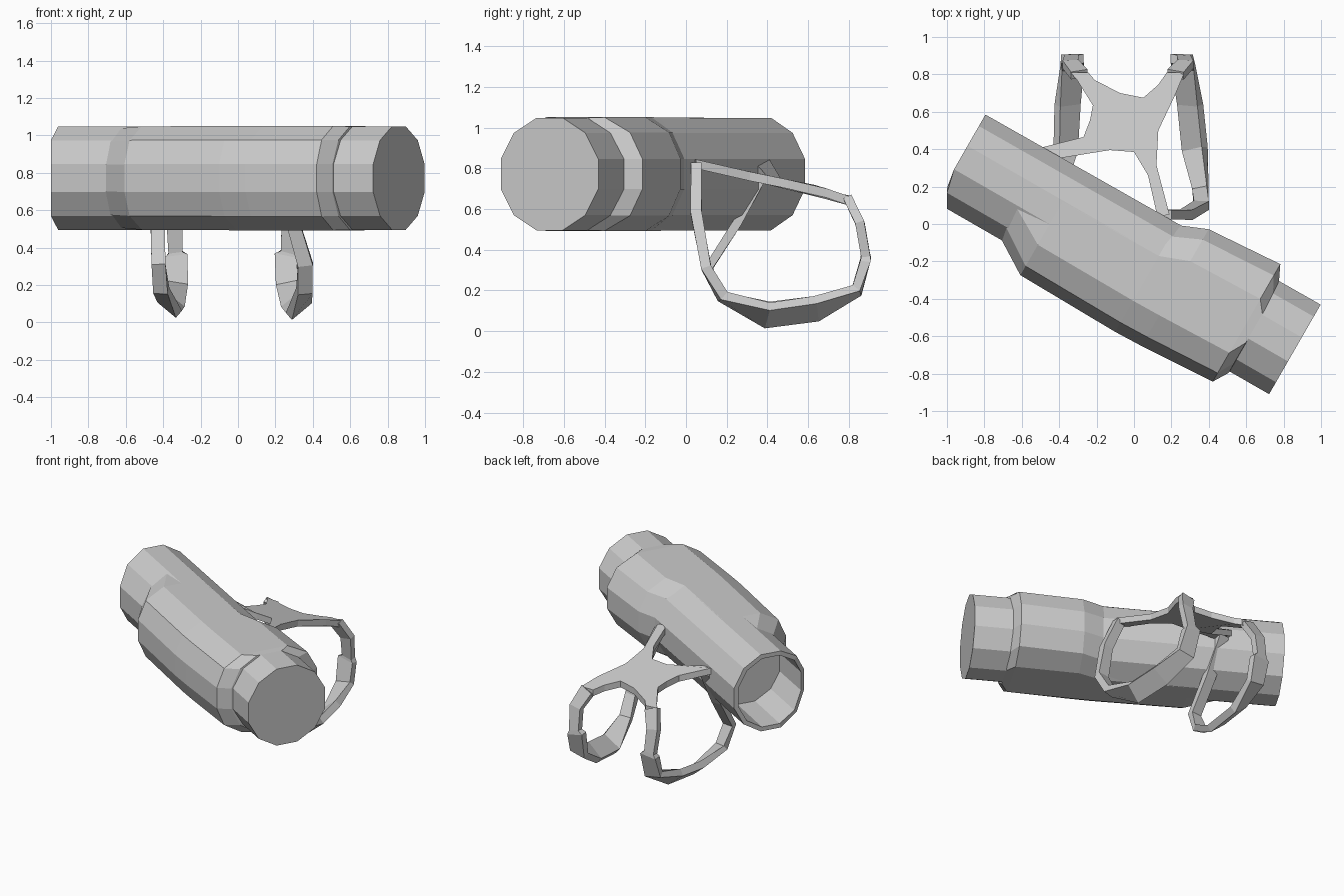
import bpy, math
from mathutils import Vector

AXIS = Vector((0.867, -0.499, 0)).normalized()   # direction along the tube
SIDE = Vector((-AXIS.y, AXIS.x, 0))              # horizontal, towards the straps
CENTRE = SIDE * -0.152 + Vector((0, 0, 0.772))
N = 12


def make(name, verts, faces):
    me = bpy.data.meshes.new(name)
    me.from_pydata(verts, [], faces)
    ob = bpy.data.objects.new(name, me)
    bpy.context.collection.objects.link(ob)
    return ob


def loft(name, rings):
    n = len(rings[0])
    verts = [p for r in rings for p in r]
    faces = []
    for i in range(len(rings) - 1):
        for j in range(n):
            k = (j + 1) % n
            faces.append((i * n + j, i * n + k, (i + 1) * n + k, (i + 1) * n + j))
    faces.append(tuple(reversed(range(n))))
    faces.append(tuple(range(len(verts) - n, len(verts))))
    return make(name, verts, faces)


def section(u, front, back, height, front_pow=1.0, back_pow=1.0):
    """Ring across the tube axis; a lower power makes that side boxier."""
    ring = []
    for i in range(N):
        a = 2 * math.pi * (i + 0.5) / N
        c = math.cos(a)
        v = back * c ** back_pow if c > 0 else -front * (-c) ** front_pow
        p = CENTRE + AXIS * u + SIDE * v + Vector((0, 0, height * math.sin(a)))
        if p.x < -1:                              # slanted lip at the open end
            p += AXIS * ((-1 - p.x) / AXIS.x)
        ring.append(p)
    return ring


# Hollow tube: deep bore, open rim at the left, closed right end
loft("tube", [section(u, f, b, h) for u, f, b, h in
              ((0.6, 0.245, 0.23, 0.245), (-0.98, 0.255, 0.24, 0.255),
               (-0.98, 0.286, 0.272, 0.286), (1.08, 0.286, 0.286, 0.286))])

# Padded sleeve: wide pouch in front, shorter pouch at the back
loft("sleeve", [section(u, f, b, h, fp, bp) for u, f, b, h, fp, bp in (
    (-0.60, 0.265, 0.25, 0.275, 0.9, 1),
    (-0.39, 0.395, 0.25, 0.286, 0.5, 1),
    (0.20, 0.405, 0.27, 0.289, 0.5, 1),
    (0.36, 0.40, 0.335, 0.289, 0.5, 0.7),
    (0.785, 0.375, 0.365, 0.289, 0.5, 0.7),
    (0.835, 0.295, 0.26, 0.286, 0.8, 0.9),
    (0.845, 0.2, 0.2, 0.2, 1, 1))])


# X-shaped back plate, following the slope of the back
def slope(x, y):
    pts = ((0.0, 0.835), (0.35, 0.755), (0.65, 0.695), (0.81, 0.64))
    for (a, za), (b, zb) in zip(pts, pts[1:]):
        if y <= b:
            break
    return za + (zb - za) * (y - a) / (b - a) + max(0, -0.33 - x) * 0.5


outline = [(0.125, 0.04), (0.075, 0.26), (0, 0.385), (-0.13, 0.395), (-0.41, 0.35),
           (-0.49, 0.41), (-0.27, 0.465), (-0.235, 0.555), (-0.22, 0.635),
           (-0.305, 0.77), (-0.34, 0.81), (-0.245, 0.81), (-0.21, 0.77),
           (-0.075, 0.7), (0.05, 0.675), (0.13, 0.745), (0.175, 0.81),
           (0.27, 0.81), (0.22, 0.69), (0.13, 0.5), (0.12, 0.315), (0.19, 0.05)]
loft("back_plate", [[Vector((x, y, slope(x, y) + d)) for x, y in outline]
                    for d in (-0.025, 0.02)])


# Shoulder loops: rectangular strap swept along (x, y, z, width, thickness, tilt)
def strap(name, path):
    pts = [Vector(p[:3]) for p in path]
    rings = []
    for i, (p, row) in enumerate(zip(pts, path)):
        t0 = (p - pts[max(i - 1, 0)]).normalized()
        t1 = (pts[min(i + 1, len(pts) - 1)] - p).normalized()
        t = (t0 + t1).normalized()
        a = math.radians(row[5])
        w = Vector((math.cos(a), 0, math.sin(a)))
        w = (w - t * w.dot(t)).normalized()
        n = t.cross(w)
        w, n = w * row[3] / 2, n * row[4] / 2
        rings.append([p + w + n, p - w + n, p - w - n, p + w - n])
    loft(name, rings)


# Each loop: narrow upper strap, wide tilted pad from back to bottom, narrow front strap
strap("left_strap_loop", [
    (-0.292, 0.80, 0.645, 0.095, 0.044, 0), (-0.34, 0.855, 0.53, 0.085, 0.045, 0),
    (-0.335, 0.882, 0.375, 0.075, 0.045, 0), (-0.33, 0.883, 0.355, 0.12, 0.05, 0),
    (-0.33, 0.84, 0.20, 0.12, 0.045, -15),
    (-0.355, 0.64, 0.11, 0.14, 0.05, -40), (-0.365, 0.40, 0.085, 0.13, 0.05, -40),
    (-0.41, 0.18, 0.17, 0.08, 0.045, -15), (-0.425, 0.11, 0.31, 0.075, 0.045, 0),
    (-0.43, 0.25, 0.53, 0.075, 0.045, 0), (-0.43, 0.39, 0.79, 0.075, 0.045, 0)])

strap("right_strap_loop", [
    (0.222, 0.80, 0.645, 0.095, 0.044, 0), (0.275, 0.855, 0.53, 0.085, 0.045, 0),
    (0.265, 0.882, 0.375, 0.075, 0.045, 0), (0.255, 0.883, 0.355, 0.12, 0.05, 0),
    (0.265, 0.84, 0.20, 0.12, 0.045, 15),
    (0.30, 0.64, 0.11, 0.14, 0.05, 40), (0.325, 0.40, 0.077, 0.14, 0.05, 40),
    (0.355, 0.18, 0.17, 0.08, 0.05, 15), (0.36, 0.10, 0.31, 0.08, 0.05, 0),
    (0.28, 0.05, 0.58, 0.07, 0.055, 0), (0.17, 0.05, 0.815, 0.065, 0.05, 0)])
